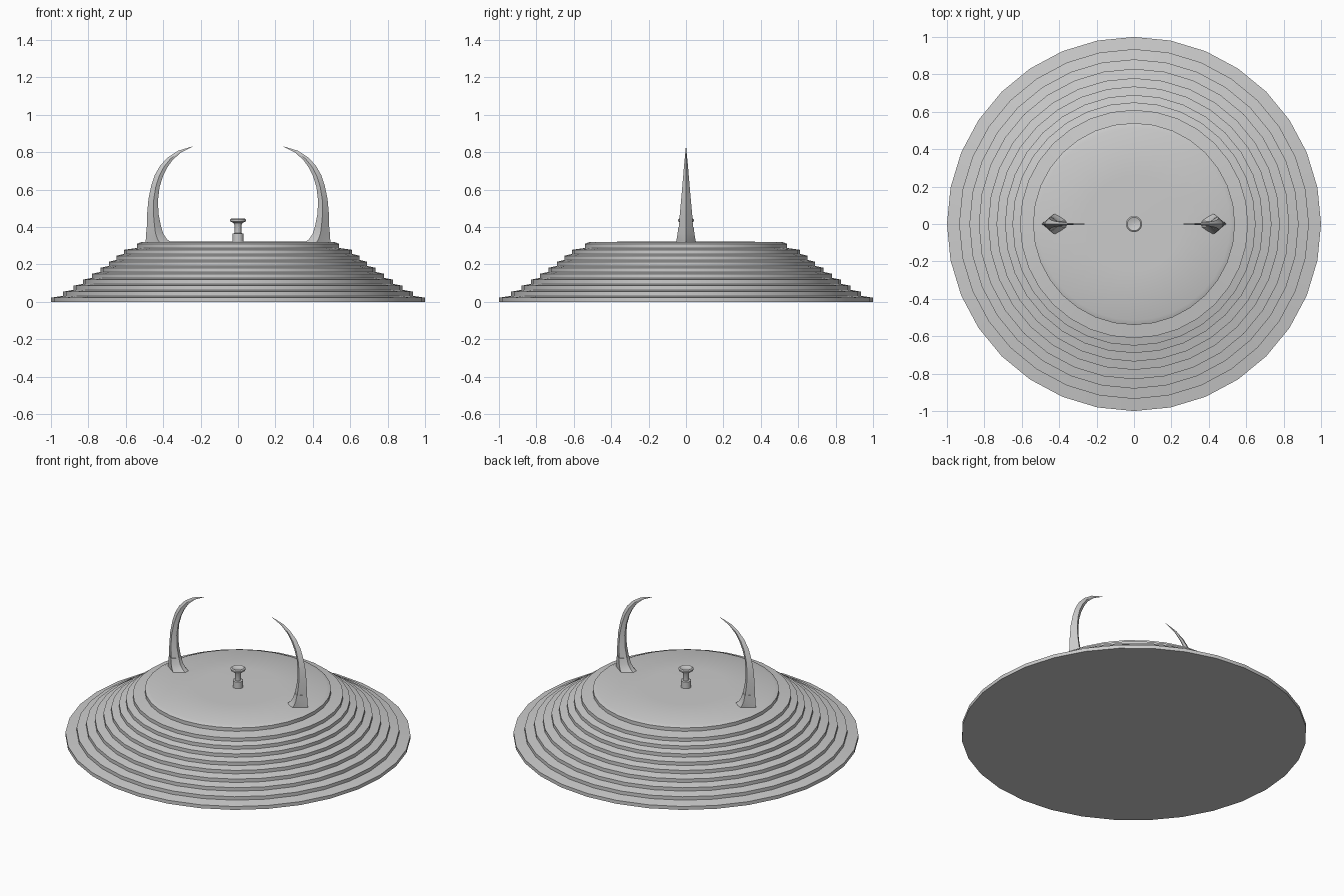
import bpy, math

cube = bpy.data.objects.get("Cube")
if cube:
    bpy.data.objects.remove(cube)

grey = bpy.data.materials.new("light_grey")
grey.use_nodes = True
colour = (0.6, 0.6, 0.6, 1)
grey.diffuse_color = colour
grey.node_tree.nodes["Principled BSDF"].inputs["Base Color"].default_value = colour


def loft(name, rings, angle=30):
    """Join rings of equal point count into a closed, capped skin."""
    n = len(rings[0])
    verts = [p for ring in rings for p in ring]
    faces = [(i * n + j, i * n + (j + 1) % n, (i + 1) * n + (j + 1) % n, (i + 1) * n + j)
             for i in range(len(rings) - 1) for j in range(n)]
    faces.append(tuple(reversed(range(n))))
    faces.append(tuple(range(len(verts) - n, len(verts))))
    mesh = bpy.data.meshes.new(name)
    mesh.from_pydata(verts, [], faces)
    mesh.materials.append(grey)
    obj = bpy.data.objects.new(name, mesh)
    bpy.context.collection.objects.link(obj)
    bpy.ops.object.select_all(action="DESELECT")
    obj.select_set(True)
    bpy.context.view_layer.objects.active = obj
    bpy.ops.object.mode_set(mode="EDIT")
    bpy.ops.mesh.select_all(action="SELECT")
    bpy.ops.mesh.normals_make_consistent(inside=False)
    bpy.ops.object.mode_set(mode="OBJECT")
    bpy.ops.object.shade_smooth_by_angle(angle=math.radians(angle))
    return obj


def lathe(name, profile, sides):
    turns = [2 * math.pi * k / sides for k in range(sides)]
    return loft(name, [[(r * math.cos(a), r * math.sin(a), z) for a in turns]
                       for r, z in profile])


# Stepped round base: upright walls with gently sloping treads
radii = [1.0, 0.935, 0.88, 0.83, 0.78, 0.735, 0.69, 0.65, 0.61, 0.54]
rise = 0.032
profile = []
for i, r in enumerate(radii):
    profile += [(r, i * rise), (r, i * rise + 0.022)]
profile += [(0.515, 0.32), (0.25, 0.322), (0.01, 0.323)]
lathe("stepped_base", profile, 32)

# Knob in the centre: collar, thin stem, flared dished cap
lathe("centre_knob", [(0.03, 0.315), (0.03, 0.365), (0.018, 0.367), (0.018, 0.41),
                      (0.024, 0.422), (0.042, 0.43), (0.043, 0.44), (0.036, 0.445),
                      (0.015, 0.438)], 24)

# Horns: outer x, outer z, inner x, inner z, half width
horn_path = [(0.488, 0.395, 0.41, 0.395, 0.038), (0.486, 0.47, 0.425, 0.47, 0.033),
             (0.479, 0.55, 0.428, 0.54, 0.026), (0.464, 0.62, 0.42, 0.61, 0.02),
             (0.444, 0.68, 0.403, 0.667, 0.015), (0.415, 0.73, 0.38, 0.715, 0.011),
             (0.375, 0.772, 0.35, 0.758, 0.007), (0.32, 0.808, 0.305, 0.798, 0.003),
             (0.24, 0.832, 0.24, 0.83, 0.0005)]
foot_path = [(0.495, 0.315, 0.355, 0.315, 0.054), (0.493, 0.335, 0.38, 0.335, 0.05),
             (0.491, 0.365, 0.4, 0.365, 0.045), (0.489, 0.4, 0.41, 0.4, 0.041)]
# Cross-section: position from outer to inner edge, share of the half width
section = [(0, 0), (0.3, 0.55), (0.55, 1), (0.8, 0.65), (1, 0.3),
           (1, -0.3), (0.8, -0.65), (0.55, -1), (0.3, -0.55)]


def horn_part(name, path, side):
    rings = [[(side * (ox + (ix - ox) * t), w * s, oz + (iz - oz) * t) for t, s in section]
             for ox, oz, ix, iz, w in path]
    return loft(name, rings, 40)


for label, side in (("left", 1), ("right", -1)):
    horn_part(label + "_horn", horn_path, side)
    horn_part(label + "_horn_foot", foot_path, side)
